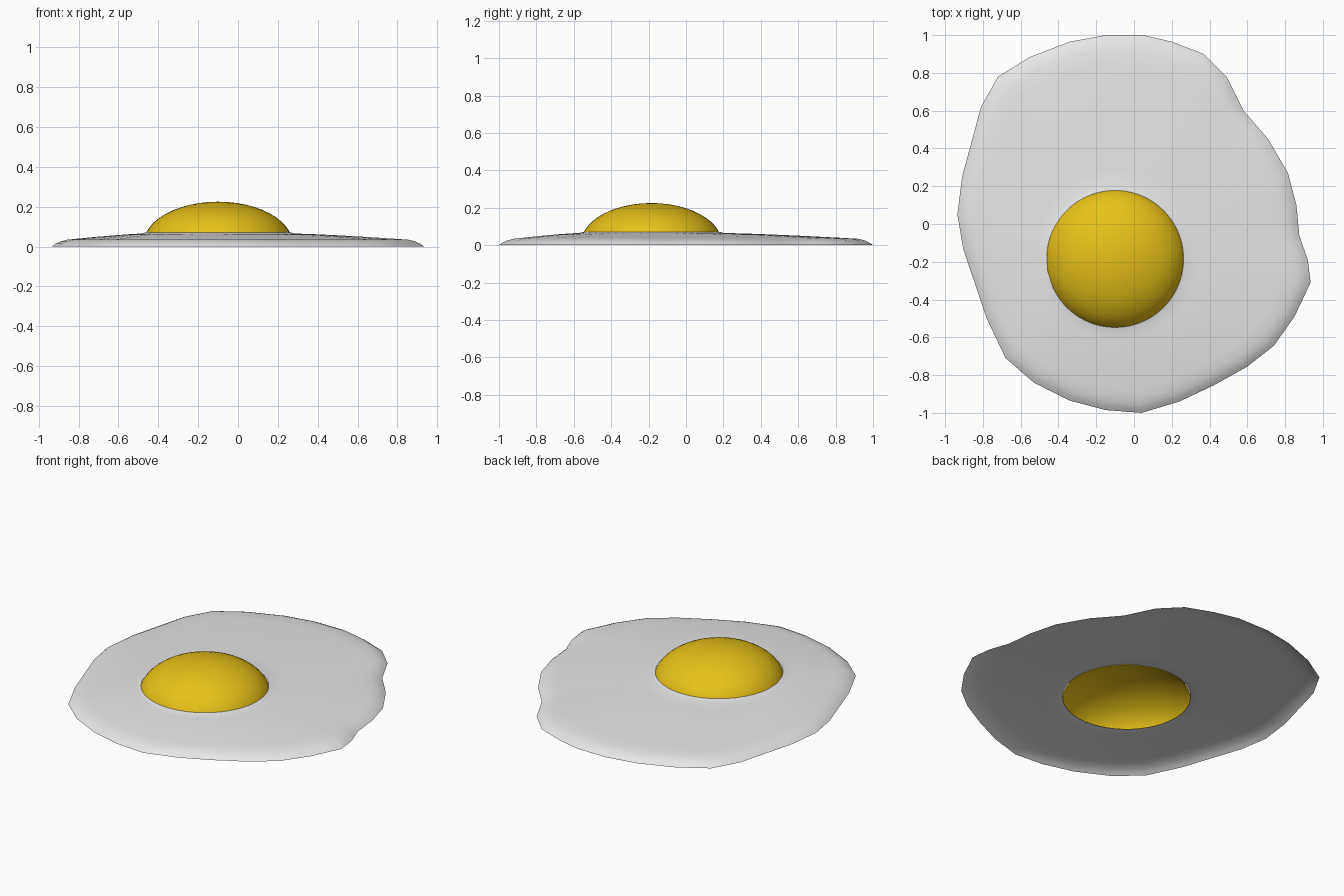
import bpy
from math import cos, sin, pi, sqrt
from mathutils import Vector

if "Cube" in bpy.data.objects:
    bpy.data.objects.remove(bpy.data.objects["Cube"])

YOLK_CENTRE = Vector((-0.1, -0.185))
YOLK_RADIUS = 0.363
RIM_HEIGHT = 0.065


def make_material(name, colour):
    material = bpy.data.materials.new(name)
    material.use_nodes = True
    material.diffuse_color = colour
    material.node_tree.nodes["Principled BSDF"].inputs["Base Color"].default_value = colour
    return material


def make_shell(name, rings, material, close_tip=False):
    """Bridge equal rings of points into an open smooth surface."""
    count = len(rings[0])
    verts = [point for ring in rings for point in ring]
    faces = []
    for level in range(len(rings) - 1):
        start, following = level * count, (level + 1) * count
        for i in range(count):
            j = (i + 1) % count
            faces.append((start + i, start + j, following + j, following + i))
    if close_tip:
        tip = sum((Vector(p) for p in rings[-1]), Vector()) / count
        verts.append((tip.x, tip.y, 0.225))
        last = (len(rings) - 1) * count
        for i in range(count):
            faces.append((last + i, last + (i + 1) % count, len(verts) - 1))
    mesh = bpy.data.meshes.new(name)
    mesh.from_pydata(verts, [], faces)
    mesh.materials.append(material)
    mesh.polygons.foreach_set("use_smooth", [True] * len(mesh.polygons))
    mesh.update()
    shell = bpy.data.objects.new(name, mesh)
    bpy.context.collection.objects.link(shell)
    return shell


white = make_material("cooked egg white", (0.8, 0.8, 0.8, 1))
yellow = make_material("yolk yellow", (0.9, 0.6, 0.01, 1))

# Wavy outline of the egg white, counterclockwise from the back
outline = [Vector(p) for p in (
    (0.05, 1), (-0.15, 1), (-0.34, 0.965), (-0.55, 0.885), (-0.72, 0.78),
    (-0.81, 0.62), (-0.91, 0.25), (-0.935, 0.05), (-0.905, -0.13),
    (-0.78, -0.5), (-0.68, -0.71), (-0.53, -0.84), (-0.34, -0.935),
    (-0.15, -0.985), (0.04, -1), (0.24, -0.94), (0.42, -0.855),
    (0.6, -0.755), (0.74, -0.645), (0.85, -0.49), (0.935, -0.31),
    (0.92, -0.19), (0.875, -0.06), (0.86, 0.1), (0.815, 0.27),
    (0.71, 0.45), (0.58, 0.6), (0.49, 0.78), (0.37, 0.9), (0.2, 0.965))]

# Extra spokes halfway along each edge keep the yolk opening round
spokes = []
for here, there in zip(outline, outline[1:] + outline[:1]):
    spokes += [here, (here + there) / 2]

# Egg white: a rounded rim, then a gentle rise towards the yolk
rings = []
for inset, height in ((0, 0), (0.02, 0.014), (0.045, 0.025), (0.08, 0.034)):
    ring = []
    for edge in spokes:
        p = edge + (YOLK_CENTRE - edge).normalized() * inset
        ring.append((p.x, p.y, height))
    rings.append(ring)

STEPS = 8
for step in range(1, STEPS + 1):
    t = 1 - step / STEPS
    ring = []
    for (x, y, z), edge in zip(rings[3], spokes):
        inner = YOLK_CENTRE + (edge - YOLK_CENTRE).normalized() * (YOLK_RADIUS + 0.025)
        p = inner.lerp(Vector((x, y)), t)
        ring.append((p.x, p.y, RIM_HEIGHT - (RIM_HEIGHT - z) * t ** 1.3))
    rings.append(ring)

# Small raised lip where the white meets the yolk
lip = []
for edge in spokes:
    p = YOLK_CENTRE + (edge - YOLK_CENTRE).normalized() * YOLK_RADIUS
    lip.append((p.x, p.y, RIM_HEIGHT + 0.006))
rings.append(lip)
make_shell("egg_white", rings, white)

# Yolk: an open cap of a flattened ellipsoid
SIDES, LEVELS = 48, 12
cap = []
for level in range(LEVELS):
    r = YOLK_RADIUS * cos(level / LEVELS * pi / 2)
    z = 0.012 + 0.213 * sqrt(1 - (r / 0.375) ** 2)
    cap.append([(YOLK_CENTRE.x + r * cos(2 * pi * i / SIDES),
                 YOLK_CENTRE.y + r * sin(2 * pi * i / SIDES), z)
                for i in range(SIDES)])
make_shell("yolk", cap, yellow, close_tip=True)
